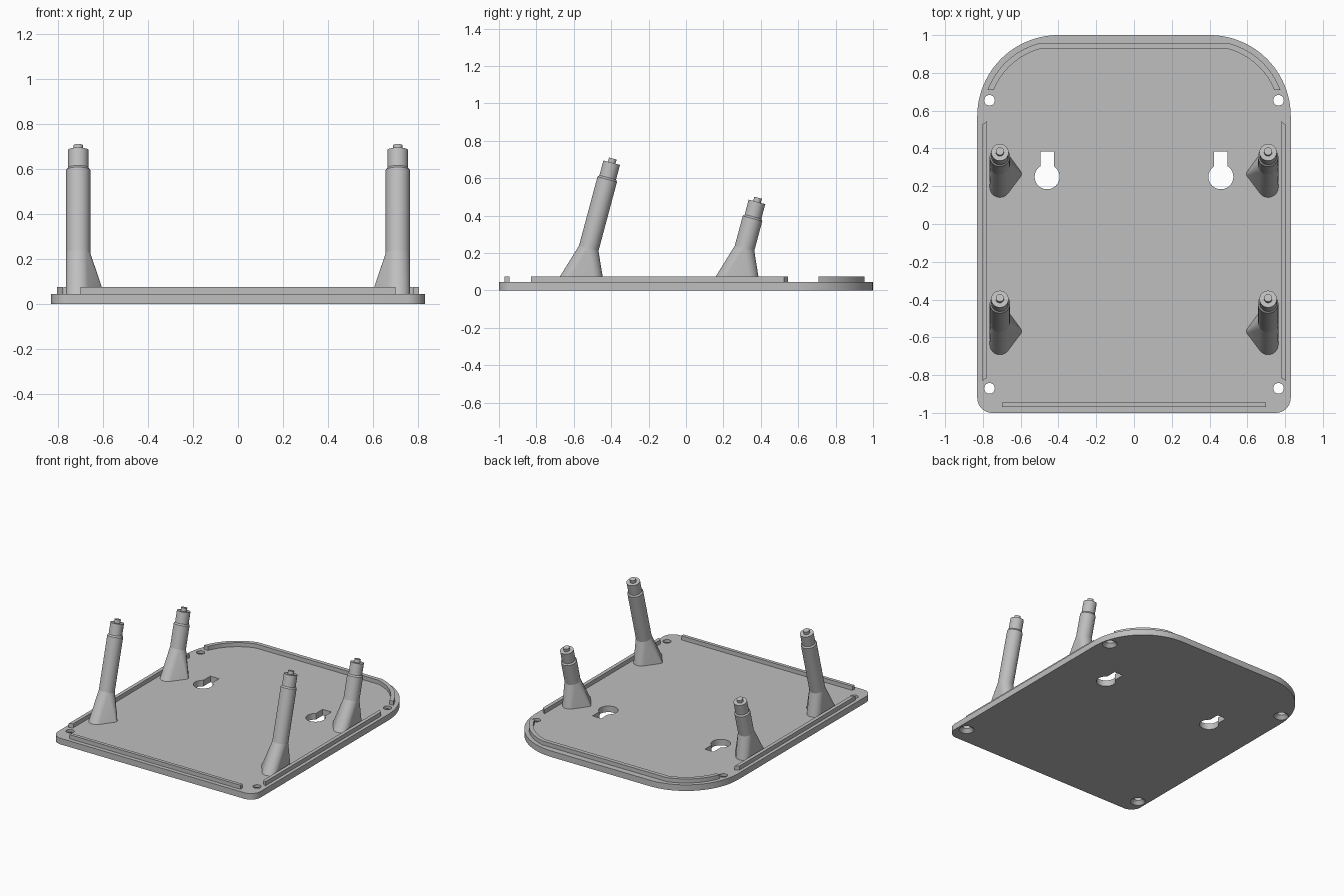
import bpy, bmesh
from math import sin, cos, radians, pi, sqrt, asin
from mathutils import Matrix, Vector

cube = bpy.data.objects.get("Cube")
if cube:
    bpy.data.objects.remove(cube)

grey = bpy.data.materials.new("plain_grey")
grey.use_nodes = True
colour = (0.52, 0.52, 0.52, 1)
grey.diffuse_color = colour
grey.node_tree.nodes["Principled BSDF"].inputs["Base Color"].default_value = colour

THICK, RIM_TOP = 0.045, 0.075


def finish(bm, name):
    bmesh.ops.recalc_face_normals(bm, faces=bm.faces)
    mesh = bpy.data.meshes.new(name)
    bm.to_mesh(mesh)
    bm.free()
    mesh.materials.append(grey)
    obj = bpy.data.objects.new(name, mesh)
    bpy.context.collection.objects.link(obj)
    return obj


def activate(obj):
    bpy.ops.object.select_all(action='DESELECT')
    obj.select_set(True)
    bpy.context.view_layer.objects.active = obj


def smooth(obj):
    activate(obj)
    bpy.ops.object.shade_smooth_by_angle(angle=radians(30))


def arc(cx, cy, r, start, end, steps=16):
    angles = [radians(start + (end - start) * i / steps) for i in range(steps + 1)]
    return [(cx + r * cos(a), cy + r * sin(a)) for a in angles]


def prism(name, points, z0, z1):
    bm = bmesh.new()
    face = bm.faces.new([bm.verts.new((x, y, z0)) for x, y in points])
    top = bmesh.ops.extrude_face_region(bm, geom=[face])["geom"]
    bmesh.ops.translate(bm, vec=(0, 0, z1 - z0),
                        verts=[v for v in top if isinstance(v, bmesh.types.BMVert)])
    return finish(bm, name)


def lathe(bm, profile, matrix, steps=32, cap_start=True):
    rings = [[bm.verts.new(matrix @ Vector((r * cos(2 * pi * i / steps),
                                            r * sin(2 * pi * i / steps), h)))
              for i in range(steps)] for r, h in profile]
    for low, high in zip(rings, rings[1:]):
        for i in range(steps):
            j = (i + 1) % steps
            bm.faces.new((low[i], low[j], high[j], high[i]))
    bm.faces.new(rings[-1])
    if cap_start:
        bm.faces.new(rings[0][::-1])


# Base plate: tight front corners, broad back corners
HALF_W, BIG, SMALL = 0.83, 0.43, 0.08
cx, cy = HALF_W - BIG, 1 - BIG
fx, fy = HALF_W - SMALL, SMALL - 1
plate = prism("base_plate",
              arc(cx, cy, BIG, 0, 90, 24) + arc(-cx, cy, BIG, 90, 180, 24)
              + arc(-fx, fy, SMALL, 180, 270, 12) + arc(fx, fy, SMALL, 270, 360, 12),
              0, THICK)

# Cutters for keyhole slots and countersunk screw holes
cutters = []
for s in (-1, 1):
    kx, ky, kr, slot = 0.46 * s, 0.25, 0.066, 0.036
    a = 90 - asin(slot / kr) * 180 / pi
    outline = arc(kx, ky, kr, 180 - a, 360 + a, 40)
    outline += [(kx + slot, 0.385), (kx - slot, 0.385)]
    cutters.append(prism("keyhole_cutter", outline, -0.02, THICK + 0.02))
    for hy in (0.655, -0.87):
        bm = bmesh.new()
        lathe(bm, [(0.062, -0.012), (0.028, 0.025), (0.028, 0.08)],
              Matrix.Translation((0.765 * s, hy, 0)))
        cutters.append(finish(bm, "screw_hole_cutter"))
for cutter in cutters:
    cutter.hide_render = True
    activate(plate)
    mod = plate.modifiers.new("cut", 'BOOLEAN')
    mod.operation, mod.solver, mod.object = 'DIFFERENCE', 'EXACT', cutter
    bpy.ops.object.modifier_apply(modifier=mod.name)
    bpy.data.objects.remove(cutter)
smooth(plate)

# Locating rims around the edge
prism("front_rim", [(-0.7, -0.97), (0.7, -0.97), (0.7, -0.945), (-0.7, -0.945)],
      THICK, RIM_TOP)
for s, side in ((1, "left"), (-1, "right")):
    prism(side + "_rim", [(s * 0.805, -0.83), (s * 0.805, 0.525),
                          (s * 0.778, 0.545), (s * 0.778, -0.815)], THICK, RIM_TOP)


def rim_edge(r, y_top):
    end = 90 - sqrt(r * r - (y_top - cy) ** 2) / r * 180 / pi
    right = arc(cx, cy, r, asin(0.139 / r) * 180 / pi, end, 16)
    return right + [(-x, y) for x, y in reversed(right)]


back_rim = prism("back_rim", rim_edge(0.4, 0.955) + rim_edge(0.37, 0.925)[::-1],
                 THICK, RIM_TOP)
smooth(back_rim)

# Tilted posts with flared feet and stepped tips
POST_X, POST_R, TILT = 0.71, 0.054, radians(-15)


def post(name, s, y, length):
    bm = bmesh.new()
    frame = Matrix.Translation((s * POST_X, y, 0.225)) @ Matrix.Rotation(TILT, 4, 'X')
    # flared foot: hull from a rounded triangular footprint to the shaft
    foot = (arc(POST_X, y - 0.118, POST_R, 0, 360, 32)
            + arc(POST_X, y + 0.025, POST_R, 0, 360, 32)
            + arc(0.617, y - 0.048, 0.022, 0, 360, 24))
    for px, py in foot:
        bm.verts.new((s * px, py, THICK))
    for px, py in arc(0, 0, POST_R, 0, 360, 32)[:-1]:
        bm.verts.new(frame @ Vector((px, py, 0)))
    bmesh.ops.remove_doubles(bm, verts=bm.verts, dist=0.0001)
    hull = bmesh.ops.convex_hull(bm, input=bm.verts)
    spare = {g for g in hull["geom_interior"] + hull["geom_unused"]
             if isinstance(g, bmesh.types.BMVert)}
    bmesh.ops.delete(bm, geom=list(spare), context='VERTS')
    # shaft, chamfered shoulder, narrower neck and locating pin
    lathe(bm, [(POST_R, 0), (POST_R, length - 0.115), (0.046, length - 0.105),
               (0.046, length - 0.023), (0.021, length - 0.023), (0.021, length)],
          frame, cap_start=False)
    smooth(finish(bm, name))


for s, side in ((1, "left"), (-1, "right")):
    post("front_post_" + side, s, -0.52, 0.497)
    post("back_post_" + side, s, 0.313, 0.28)
